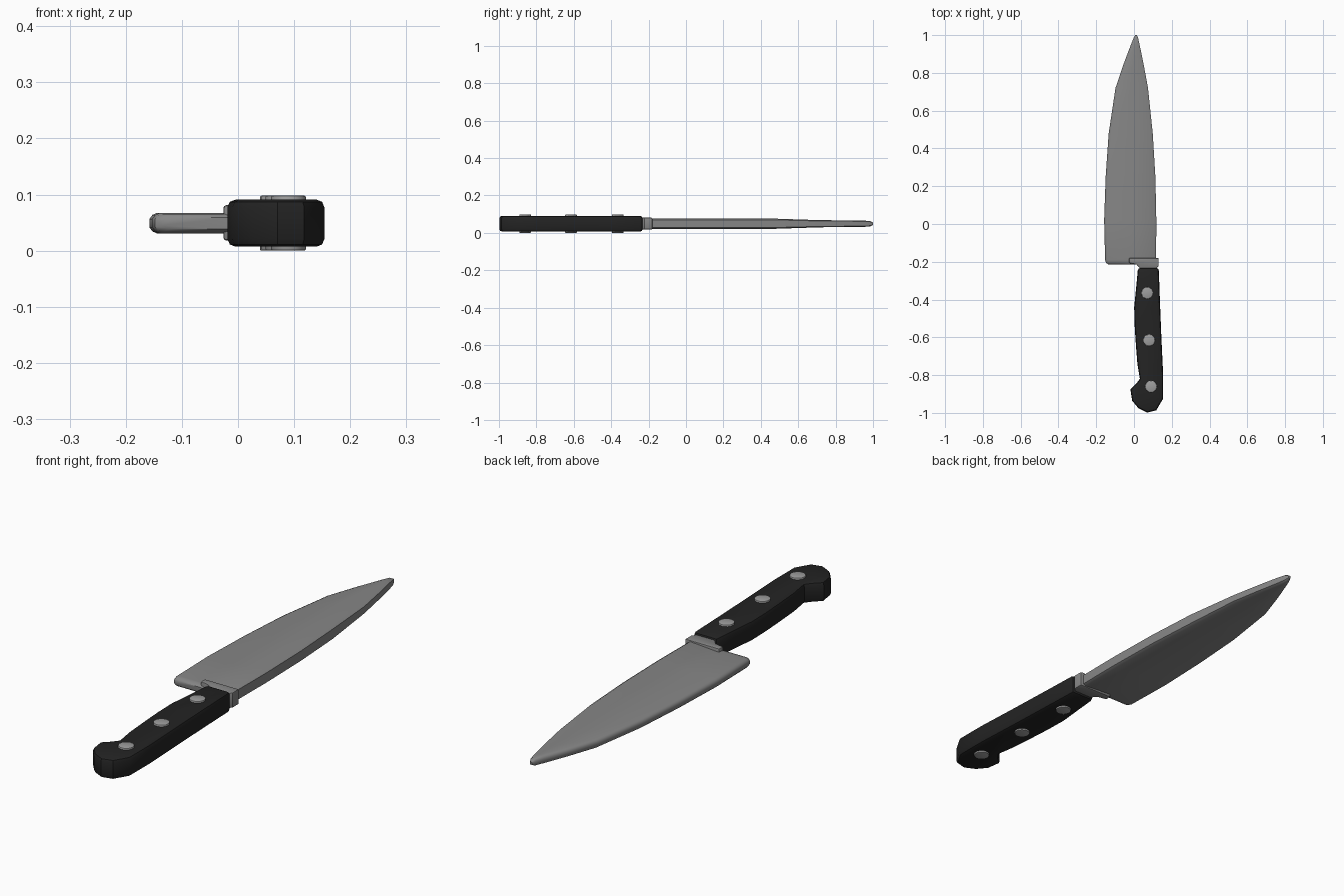
import bpy, bmesh, math

if "Cube" in bpy.data.objects:
    bpy.data.objects.remove(bpy.data.objects["Cube"])

ZC = 0.049  # mid-plane of the knife


def material(name, rgb):
    m = bpy.data.materials.new(name)
    m.diffuse_color = (*rgb, 1)
    m.use_nodes = True
    m.node_tree.nodes["Principled BSDF"].inputs["Base Color"].default_value = m.diffuse_color
    return m


steel = material("steel", (0.24, 0.24, 0.24))
rivet_steel = material("rivet_steel", (0.34, 0.34, 0.34))
black = material("black_handle", (0.017, 0.017, 0.017))


def finish(bm, name, mat, bevel=0, segments=2, angle=35):
    bmesh.ops.recalc_face_normals(bm, faces=bm.faces)
    me = bpy.data.meshes.new(name)
    bm.to_mesh(me)
    bm.free()
    me.materials.append(mat)
    ob = bpy.data.objects.new(name, me)
    bpy.context.collection.objects.link(ob)
    bpy.ops.object.select_all(action='DESELECT')
    ob.select_set(True)
    bpy.context.view_layer.objects.active = ob
    if bevel:
        b = ob.modifiers.new("rounded_edges", 'BEVEL')
        b.width, b.segments = bevel, segments
        b.limit_method, b.angle_limit = 'ANGLE', math.radians(60)
        bpy.ops.object.modifier_apply(modifier=b.name)
    bpy.ops.object.shade_smooth_by_angle(angle=math.radians(angle))
    return ob


def slab(name, outline, z0, z1, mat, bevel):
    bm = bmesh.new()
    f = bm.faces.new([bm.verts.new((x, y, z0)) for x, y in outline])
    top = bmesh.ops.extrude_face_region(bm, geom=[f])["geom"]
    for v in top:
        if isinstance(v, bmesh.types.BMVert):
            v.co.z = z1
    return finish(bm, name, mat, bevel)


# Blade: lofted sections (y, cutting edge x, spine x, half thickness at edge, at spine)
stations = [
    (-0.214, -0.135, 0.115, 0.010, 0.018),
    (-0.207, -0.148, 0.120, 0.016, 0.024),
    (-0.190, -0.153, 0.120, 0.0185, 0.027),
    (0.02, -0.158, 0.121, 0.0185, 0.027),
    (0.25, -0.150, 0.116, 0.0185, 0.027),
    (0.48, -0.134, 0.102, 0.0185, 0.027),
    (0.72, -0.098, 0.077, 0.0185, 0.019),
    (0.85, -0.054, 0.053, 0.018, 0.018),
    (0.95, -0.016, 0.032, 0.017, 0.017),
    (0.985, -0.002, 0.023, 0.014, 0.014),
    (1.0, 0.006, 0.016, 0.006, 0.006),
]
bm = bmesh.new()
rings = []
for y, xe, xs, he, hs in stations:
    w = xs - xe
    c = min(0.014, w * 0.25)
    half = [(xe, he * 0.4), (xe + c * 0.4, he * 0.8), (xe + c, he),
            (xe + w * 0.5, he), (xs - c, hs), (xs - c * 0.2, hs * 0.75)]
    ring = half + [(x, -h) for x, h in reversed(half)]
    rings.append([bm.verts.new((x, y, ZC + h)) for x, h in ring])
for a, b in zip(rings, rings[1:]):
    for i in range(len(a)):
        j = (i + 1) % len(a)
        bm.faces.new((a[i], a[j], b[j], b[i]))
bm.faces.new(rings[0])
bm.faces.new(rings[-1])
finish(bm, "blade", steel, angle=40)

# Bolster between blade and handle
slab("bolster", [(-0.026, -0.18), (0.131, -0.18), (0.131, -0.222), (0.115, -0.24),
                 (0.035, -0.24), (0.014, -0.215), (-0.026, -0.207)],
     0.018, 0.081, steel, 0.005)

# Handle with hooked butt
slab("handle", [(0.021, -0.232), (0.014, -0.31), (0.001, -0.44), (0.003, -0.53),
                (0.010, -0.64), (0.018, -0.74), (0.031, -0.82), (0.012, -0.845),
                (-0.019, -0.875), (-0.010, -0.935), (0.023, -0.975), (0.070, -0.998),
                (0.118, -0.986), (0.154, -0.925), (0.154, -0.79), (0.145, -0.60),
                (0.137, -0.40), (0.131, -0.232)],
     0.007, 0.091, black, 0.014)

# Rivets through the handle, slightly proud on both sides
for i, (x, y) in enumerate([(0.070, -0.365), (0.080, -0.615), (0.090, -0.86)]):
    bm = bmesh.new()
    bmesh.ops.create_cone(bm, cap_ends=True, segments=16, radius1=0.031,
                          radius2=0.031, depth=0.098)
    bmesh.ops.translate(bm, vec=(x, y, ZC), verts=bm.verts)
    finish(bm, f"rivet_{i + 1}", rivet_steel, 0.003)
